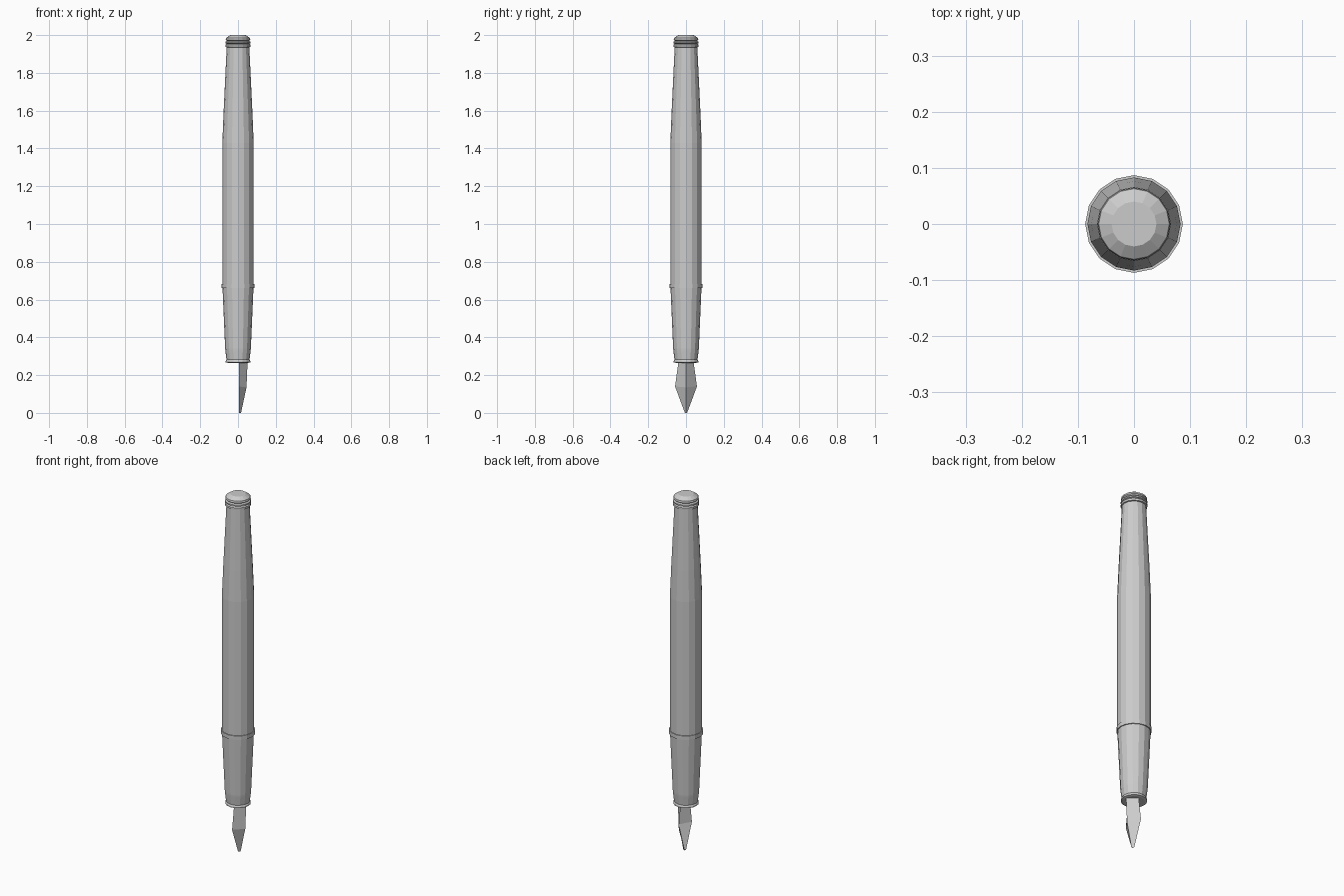
import bpy, bmesh, math

if "Cube" in bpy.data.objects:
    bpy.data.objects.remove(bpy.data.objects["Cube"])

SIDES = 16


def lathe(name, profile):
    """Flat-faced closed solid turned around z from (radius, z) points."""
    bm = bmesh.new()
    rings = []
    for r, z in profile:
        rings.append([bm.verts.new((r * math.cos(2 * math.pi * i / SIDES),
                                    r * math.sin(2 * math.pi * i / SIDES), z))
                      for i in range(SIDES)])
    for a, b in zip(rings, rings[1:]):
        for i in range(SIDES):
            j = (i + 1) % SIDES
            bm.faces.new((a[i], a[j], b[j], b[i]))
    bm.faces.new(rings[0][::-1])
    bm.faces.new(rings[-1])
    return finish(name, bm)


def finish(name, bm):
    mesh = bpy.data.meshes.new(name)
    bm.to_mesh(mesh)
    bm.free()
    ob = bpy.data.objects.new(name, mesh)
    bpy.context.collection.objects.link(ob)
    return ob


# Grip section with flared lip
lathe("grip", [(0.055, 0.265), (0.065, 0.268), (0.065, 0.275), (0.061, 0.282),
               (0.067, 0.33), (0.068, 0.34), (0.082, 0.66)])

# Ring between grip and barrel
lathe("barrel_ring", [(0.080, 0.66), (0.087, 0.66), (0.087, 0.682), (0.080, 0.682)])

# Barrel with tapered tail
lathe("barrel", [(0.083, 0.68), (0.083, 1.43), (0.076, 1.60), (0.060, 1.935)])

# Stepped end: two rings and a domed button
lathe("end_ring", [(0.058, 1.935), (0.066, 1.937), (0.066, 1.948), (0.060, 1.954),
                   (0.066, 1.957), (0.066, 1.964), (0.058, 1.970)])
lathe("end_button", [(0.057, 1.968), (0.065, 1.975), (0.063, 1.985), (0.040, 2.0)])

# Nib: folded open sheet, rows of (half width, edge x, edge z, ridge x, ridge z)
bm = bmesh.new()
rows = [(0.036, 0.004, 0.30, 0.052, 0.30), (0.058, 0.004, 0.14, 0.045, 0.135),
        (0.006, 0.004, 0.0, 0.016, 0.0)]
grid = [[bm.verts.new(p) for p in ((ex, -w, ez), (rx, 0, rz), (ex, w, ez))]
        for w, ex, ez, rx, rz in rows]
for a, b in zip(grid, grid[1:]):
    for k in range(2):
        bm.faces.new((a[k], b[k], b[k + 1], a[k + 1]))
finish("nib", bm)
